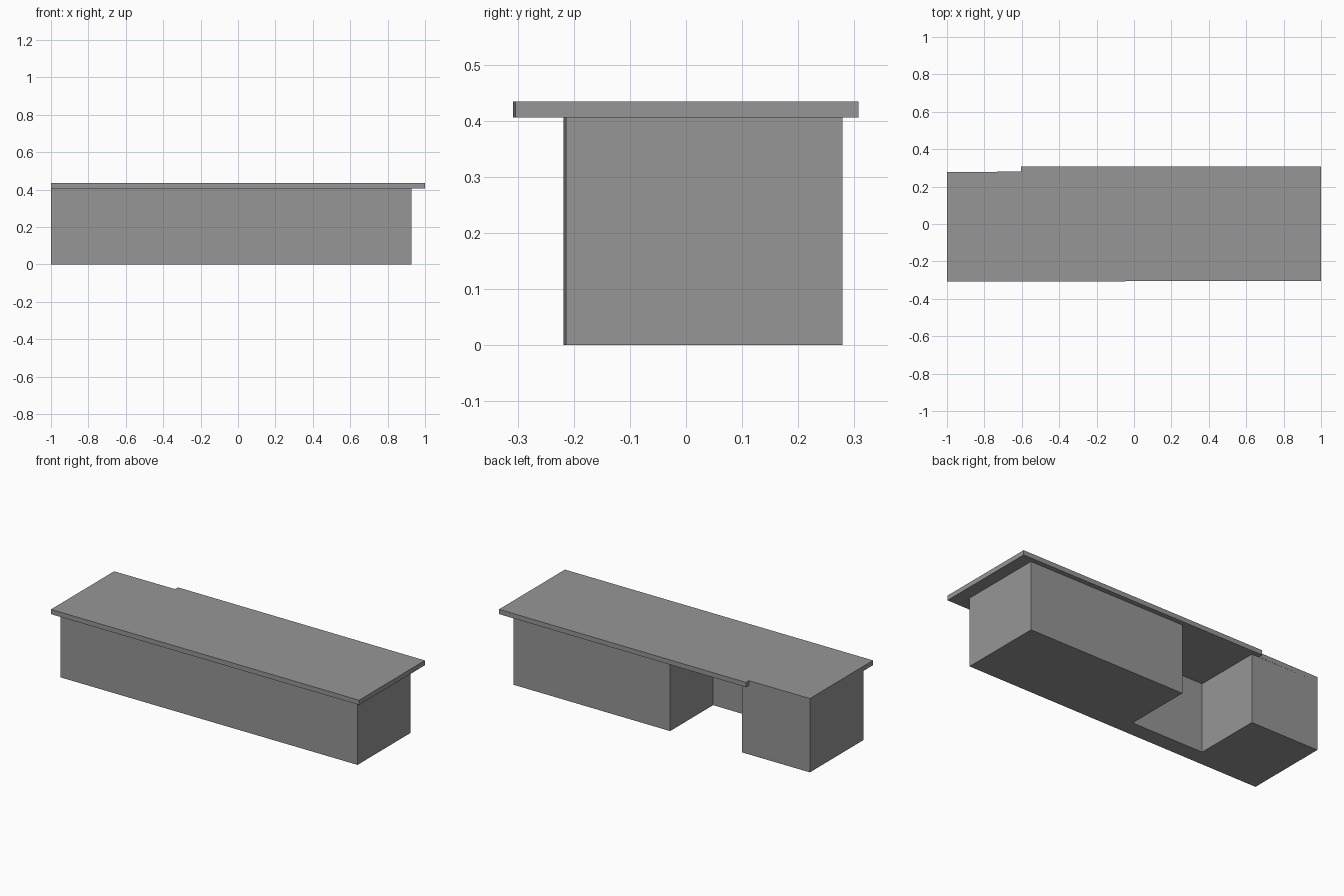
import bpy, bmesh

if "Cube" in bpy.data.objects:
    bpy.data.objects.remove(bpy.data.objects["Cube"])

grey = bpy.data.materials.new("mid grey")
grey.diffuse_color = (0.305, 0.305, 0.305, 1)
grey.use_nodes = True
grey.node_tree.nodes["Principled BSDF"].inputs["Base Color"].default_value = grey.diffuse_color


def prism(name, outline, z0, z1):
    """Extrude a counter-clockwise plan outline from z0 to z1."""
    bm = bmesh.new()
    base = bm.faces.new([bm.verts.new((x, y, z0)) for x, y in outline])
    new = bmesh.ops.extrude_face_region(bm, geom=[base], use_keep_orig=True)
    top = [v for v in new["geom"] if isinstance(v, bmesh.types.BMVert)]
    bmesh.ops.translate(bm, verts=top, vec=(0, 0, z1 - z0))
    bmesh.ops.recalc_face_normals(bm, faces=bm.faces)
    mesh = bpy.data.meshes.new(name)
    bm.to_mesh(mesh)
    bm.free()
    mesh.materials.append(grey)
    bpy.context.collection.objects.link(bpy.data.objects.new(name, mesh))


# Counter body, with a knee space open at the back
prism("counter_body", [
    (-1.0, -0.218), (0.927, -0.214), (0.927, 0.279), (-0.092, 0.279),
    (-0.092, -0.12), (-0.559, -0.12), (-0.559, 0.279), (-1.0, 0.278),
], 0.0, 0.406)

# Worktop, overhanging except at the left end and behind the left cabinet
prism("worktop", [
    (-1.0, -0.308), (1.0, -0.304), (1.0, 0.307), (-0.605, 0.307),
    (-0.605, 0.28), (-1.0, 0.278),
], 0.406, 0.434)
